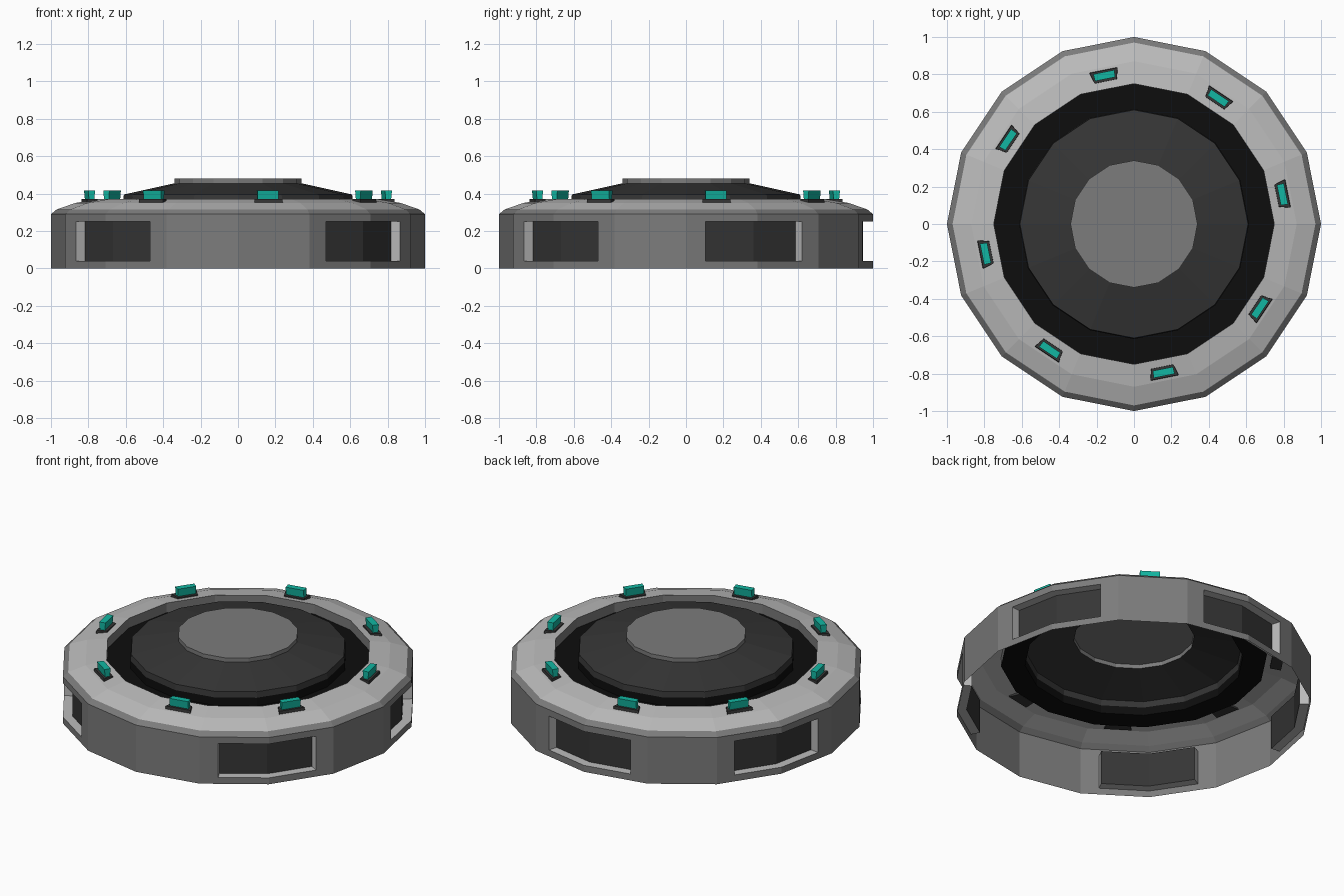
import bpy, bmesh, math
from mathutils import Vector

if "Cube" in bpy.data.objects:
    bpy.data.objects.remove(bpy.data.objects["Cube"])

SIDES = 16
STEP = 2 * math.pi / SIDES


def mat(name, r, g, b):
    m = bpy.data.materials.new(name)
    m.diffuse_color = (r, g, b, 1)
    m.use_nodes = True
    m.node_tree.nodes["Principled BSDF"].inputs["Base Color"].default_value = m.diffuse_color
    return m


MID = mat("mid_gray", 0.2, 0.2, 0.2)
LIGHT = mat("light_gray", 0.5, 0.5, 0.5)
DARK = mat("dark_gray", 0.036, 0.036, 0.036)
BLACK = mat("near_black", 0.004, 0.004, 0.004)
TEAL = mat("teal", 0.006, 0.47, 0.36)


def finish(name, bm, mats):
    bmesh.ops.remove_doubles(bm, verts=bm.verts, dist=1e-5)
    me = bpy.data.meshes.new(name)
    bm.to_mesh(me)
    bm.free()
    for m in mats:
        me.materials.append(m)
    ob = bpy.data.objects.new(name, me)
    bpy.context.collection.objects.link(ob)
    return ob


def face(bm, pts, mi=0):
    f = bm.faces.new([bm.verts.new(p) for p in pts])
    f.material_index = mi


def corner(i, r=1.0):
    return Vector((r * math.cos(i * STEP), r * math.sin(i * STEP), 0))


def up(v, z):
    return Vector((v.x, v.y, z))


def lathe(name, profile, mats, indices):
    """Open 16-sided shell; one material index per profile segment."""
    bm = bmesh.new()
    for i in range(SIDES):
        for (r0, z0), (r1, z1), mi in zip(profile, profile[1:], indices):
            pts = [up(corner(i, r0), z0), up(corner(i + 1, r0), z0)]
            if r1 > 0:
                pts += [up(corner(i + 1, r1), z1), up(corner(i, r1), z1)]
            else:
                pts.append(Vector((0, 0, z1)))
            face(bm, pts, mi)
    return finish(name, bm, mats)


# Outer wall with five recessed windows, each wrapped round one corner
WINDOWS = (1, 4, 7, 10, 14)
CUT, Z0, Z1, DEPTH = 0.27, 0.04, 0.25, 0.945

bm = bmesh.new()
for i in range(SIDES):
    a, b = corner(i), corner(i + 1)
    p = [a.lerp(b, t) for t in (0, CUT, 1 - CUT, 1)]
    starts, ends = (i + 1) % SIDES in WINDOWS, i in WINDOWS
    for c in range(3):
        opened = (starts and c > 0) or (ends and c < 2)
        for z0, z1 in ((0, Z0), (Z0, Z1), (Z1, 0.29)):
            if opened and z0 == Z0:
                continue
            face(bm, [up(p[c], z0), up(p[c + 1], z0), up(p[c + 1], z1), up(p[c], z1)])
finish("outer_wall", bm, [MID])

frames, panels = bmesh.new(), bmesh.new()
for w in WINDOWS:
    outer = [corner(w).lerp(corner(w - 1), 1 - CUT), corner(w),
             corner(w).lerp(corner(w + 1), 1 - CUT)]
    inner = [v * DEPTH for v in outer]
    for k in range(2):
        o0, o1, i0, i1 = outer[k], outer[k + 1], inner[k], inner[k + 1]
        face(panels, [up(i0, Z0), up(i1, Z0), up(i1, Z1), up(i0, Z1)])
        face(frames, [up(o0, Z0), up(o1, Z0), up(i1, Z0), up(i0, Z0)])
        face(frames, [up(i0, Z1), up(i1, Z1), up(o1, Z1), up(o0, Z1)])
    o, n = outer[0], inner[0]
    face(frames, [up(o, Z0), up(n, Z0), up(n, Z1), up(o, Z1)])
    o, n = outer[2], inner[2]
    face(frames, [up(o, Z1), up(n, Z1), up(n, Z0), up(o, Z0)])
finish("window_frames", frames, [LIGHT])
finish("window_panels", panels, [DARK])

# Top ring: chamfered edge, light top, inner lip
lathe("top_ring",
      [(1, 0.29), (0.97, 0.315), (0.87, 0.35), (0.75, 0.37), (0.75, 0.31)],
      [MID, LIGHT], [0, 1, 1, 0])

# Black groove, then the raised dark cone
lathe("groove", [(0.75, 0.31), (0.615, 0.31), (0.615, 0.36)], [BLACK], [0, 0])
lathe("inner_cone", [(0.615, 0.36), (0.61, 0.395), (0.34, 0.455)], [DARK], [0, 0])

# Centre cap
lathe("centre_cap", [(0.34, 0.455), (0.34, 0.48), (0, 0.48)], [MID], [0, 0])


def block(bm, angle, bottom, top):
    """Tapered block; each end is (r_in, r_out, half_in, half_out, z)."""
    rad = Vector((math.cos(angle), math.sin(angle), 0))
    tan = Vector((-rad.y, rad.x, 0))
    rings = []
    for r0, r1, h0, h1, z in (bottom, top):
        rings.append([up(rad * r + tan * t, z) for r, t in
                      ((r0, -h0), (r1, -h1), (r1, h1), (r0, h0))])
    lo, hi = rings
    face(bm, lo[::-1])
    face(bm, hi)
    for k in range(4):
        j = (k + 1) % 4
        face(bm, [lo[k], lo[j], hi[j], hi[k]])


# Eight lamps on the ring, each on a dark base plate
bases, lamps = bmesh.new(), bmesh.new()
for k in range(8):
    ang = math.radians(11.25 + 45 * k)
    block(bases, ang, (0.775, 0.84, 0.062, 0.078, 0.345), (0.778, 0.837, 0.06, 0.076, 0.37))
    block(lamps, ang, (0.795, 0.823, 0.055, 0.057, 0.365), (0.79, 0.828, 0.055, 0.057, 0.417))
finish("lamp_bases", bases, [DARK])
finish("lamps", lamps, [TEAL])
